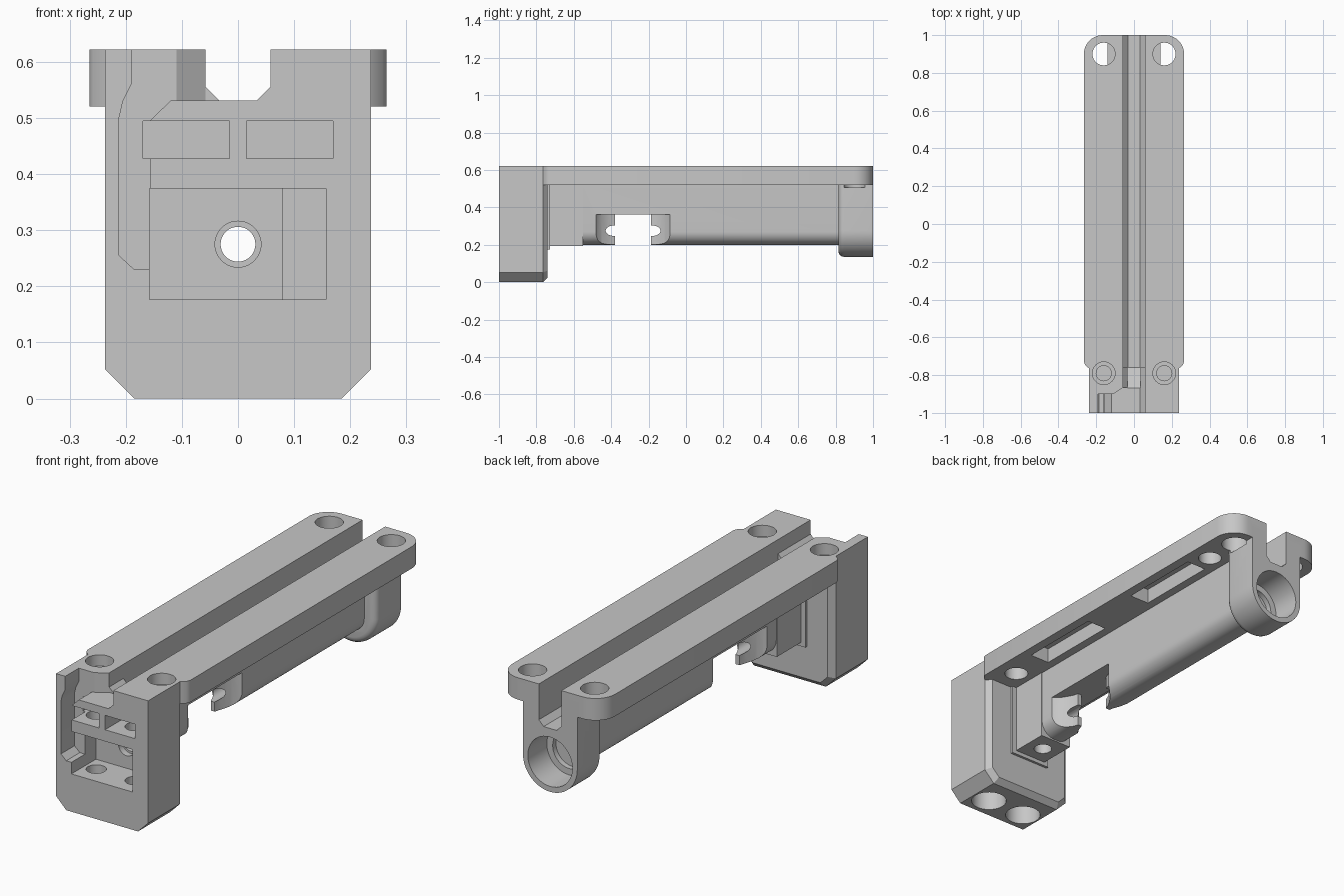
import bpy, bmesh
from math import sin, cos, radians

cube = bpy.data.objects.get("Cube")
if cube:
    bpy.data.objects.remove(cube, do_unlink=True)

grey = bpy.data.materials.new("plain grey")
grey.use_nodes = True
grey.diffuse_color = (0.57, 0.57, 0.57, 1)
grey.node_tree.nodes["Principled BSDF"].inputs["Base Color"].default_value = (0.57, 0.57, 0.57, 1)


def prism(name, profile, axis, a, b, bevel=None):
    """Extrude a 2D profile along an axis from a to b."""
    place = {"x": lambda u, v, t: (t, u, v),
             "y": lambda u, v, t: (u, t, v),
             "z": lambda u, v, t: (u, v, t)}[axis]
    bm = bmesh.new()
    low = [bm.verts.new(place(u, v, a)) for u, v in profile]
    high = [bm.verts.new(place(u, v, b)) for u, v in profile]
    cap = bm.faces.new(low)
    bm.faces.new(high)
    n = len(profile)
    for i in range(n):
        j = (i + 1) % n
        bm.faces.new((low[i], low[j], high[j], high[i]))
    bmesh.ops.recalc_face_normals(bm, faces=bm.faces)
    if bevel:
        bmesh.ops.bevel(bm, geom=list(cap.edges), offset=bevel[0], segments=bevel[1],
                        profile=0.5, affect="EDGES")
    mesh = bpy.data.meshes.new(name)
    bm.to_mesh(mesh)
    bm.free()
    mesh.materials.append(grey)
    obj = bpy.data.objects.new(name, mesh)
    bpy.context.collection.objects.link(obj)
    return obj


def rect(u0, u1, v0, v1):
    return [(u0, v0), (u1, v0), (u1, v1), (u0, v1)]


def arc(u, v, r, start, end, n):
    return [(u + r * cos(radians(start + (end - start) * i / n)),
             v + r * sin(radians(start + (end - start) * i / n))) for i in range(n + 1)]


def circle(u, v, r, n=40):
    return arc(u, v, r, 0, 360, n)[:-1]


def mirrored(half):
    return half + [(-u, v) for u, v in reversed(half)]


def combine(target, tool, operation):
    mod = target.modifiers.new("join", "BOOLEAN")
    mod.operation = operation
    mod.solver = "EXACT"
    mod.object = tool
    bpy.context.view_layer.objects.active = target
    bpy.ops.object.modifier_apply(modifier=mod.name)
    bpy.data.objects.remove(tool, do_unlink=True)


# Top rail plate with rounded rear corners
plate = mirrored([(0.23, -0.78), (0.237, -0.765), (0.258, -0.748), (0.265, -0.73)]
                 + arc(0.165, 0.9, 0.1, 0, 90, 10))
frame = prism("rail_frame", plate, "z", 0.52, 0.622)


def add(*args, **kw):
    combine(frame, prism("tool", *args, **kw), "UNION")


def cut(*args):
    combine(frame, prism("tool", *args), "DIFFERENCE")


# Front block, with chamfered bottom and rear edges
block = mirrored([(0.185, 0), (0.237, 0.052), (0.237, 0.622)])
front = prism("front_block", block, "y", -1, -0.74)
bm = bmesh.new()
bm.from_mesh(front.data)
rear = [e for e in bm.edges if all(v.co.y > -0.8 for v in e.verts)
        and min(v.co.z for v in e.verts) < 0.5]
bmesh.ops.bevel(bm, geom=rear, offset=0.025, segments=1, affect="EDGES")
bm.to_mesh(front.data)
bm.free()
combine(frame, front, "UNION")

# Thin collar, neck pad, narrow rounded body and rear socket housing
add(rect(-0.105, 0.105, 0.175, 0.55), "y", -0.85, -0.728)
add(rect(-0.083, 0.083, 0.193, 0.56), "y", -0.84, -0.55)
add(mirrored(arc(0.01, 0.27, 0.07, -90, 0, 10) + [(0.08, 0.57)]), "y", -0.83, 0.95)
add(mirrored(arc(0, 0.275, 0.14, -88, 0, 16) + [(0.14, 0.575)]), "y", 0.815, 1, bevel=(0.03, 4))


# Central channel: shallow at the front, ramping down to a deep chamfered slot
def channel(floor, start, end):
    cut(mirrored([(0.033, floor), (0.058, floor + 0.025), (0.058, 0.7)]), "y", start, end)


channel(0.531, -1.1, -0.74)
channel(0.43, -0.76, 1.1)
cut([(-0.87, 0.532), (-0.84, 0.51), (-0.75, 0.43), (-0.74, 0.6), (-0.87, 0.6)], "x", -0.034, 0.034)

# Flared front left corner of the channel
cut([(0, -0.865), (0, -1.1), (-0.11, -1.1), (-0.11, -0.9), (-0.058, -0.865)], "z", 0.531, 0.7)

# Cable groove in the front face
cut([(-0.19, 0.7), (-0.19, 0.56), (-0.205, 0.53), (-0.212, 0.5), (-0.212, 0.255),
     (-0.185, 0.23), (-0.157, 0.23), (-0.157, 0.495), (-0.12, 0.531), (0, 0.531),
     (0, 0.7)], "y", -1.1, -0.9)

# Front pockets
for side in (-1, 1):
    cut(rect(*sorted((side * 0.015, side * 0.169)), 0.428, 0.495), "y", -1.1, -0.85)
cut(rect(-0.158, 0.079, 0.176, 0.374), "y", -1.1, -0.82)
cut(rect(0.07, 0.157, 0.176, 0.374), "y", -1.1, -0.835)

# Lengthwise bore, stepped at both ends
for radius, start, end in ((0.031, -1.1, 1.1), (0.041, -1.1, -0.79),
                           (0.115, 0.86, 1.1), (0.085, 0.835, 1.1)):
    cut(circle(0, 0.275, radius), "y", start, end)

# Side window: tapering curved noses remain around the bore
nose = [(0.2, -0.485), (0.085, -0.485), (0.065, -0.472), (0.045, -0.452),
        (0.03, -0.428), (0.018, -0.405), (0.01, -0.38)]
middle = -0.283
outline = mirrored(nose)
far = [(-u, 2 * middle - v) for u, v in outline]
cut(outline + far, "z", 0.1, 0.362)

# Vertical screw holes, counterbores and underside recesses
for side in (-1, 1):
    x = side * 0.16
    cut(circle(x, -0.79, 0.06), "z", 0.57, 0.7)
    cut(circle(x, -0.79, 0.04), "z", 0.51, 0.7)
    cut(circle(x, 0.9, 0.06), "z", 0.505, 0.7)
    cut(circle(side * 0.1, -0.9, 0.078), "z", -0.1, 0.13)
    cut(circle(side * 0.1, -0.9, 0.043), "z", -0.1, 0.46)
    for y in (-0.63, 0.73):
        cut(circle(side * 0.165, y, 0.052), "z", 0.45, 0.58)
    for y in (-0.26, 0.44):
        cut(rect(*sorted((side * 0.12, side * 0.22)), y - 0.2, y + 0.2), "z", 0.45, 0.59)
cut(circle(0, -0.64, 0.04), "z", 0.1, 0.275)

# Crisp edges with smooth curves
bpy.ops.object.select_all(action="DESELECT")
frame.select_set(True)
bpy.context.view_layer.objects.active = frame
bpy.ops.object.shade_smooth_by_angle(angle=radians(30))
